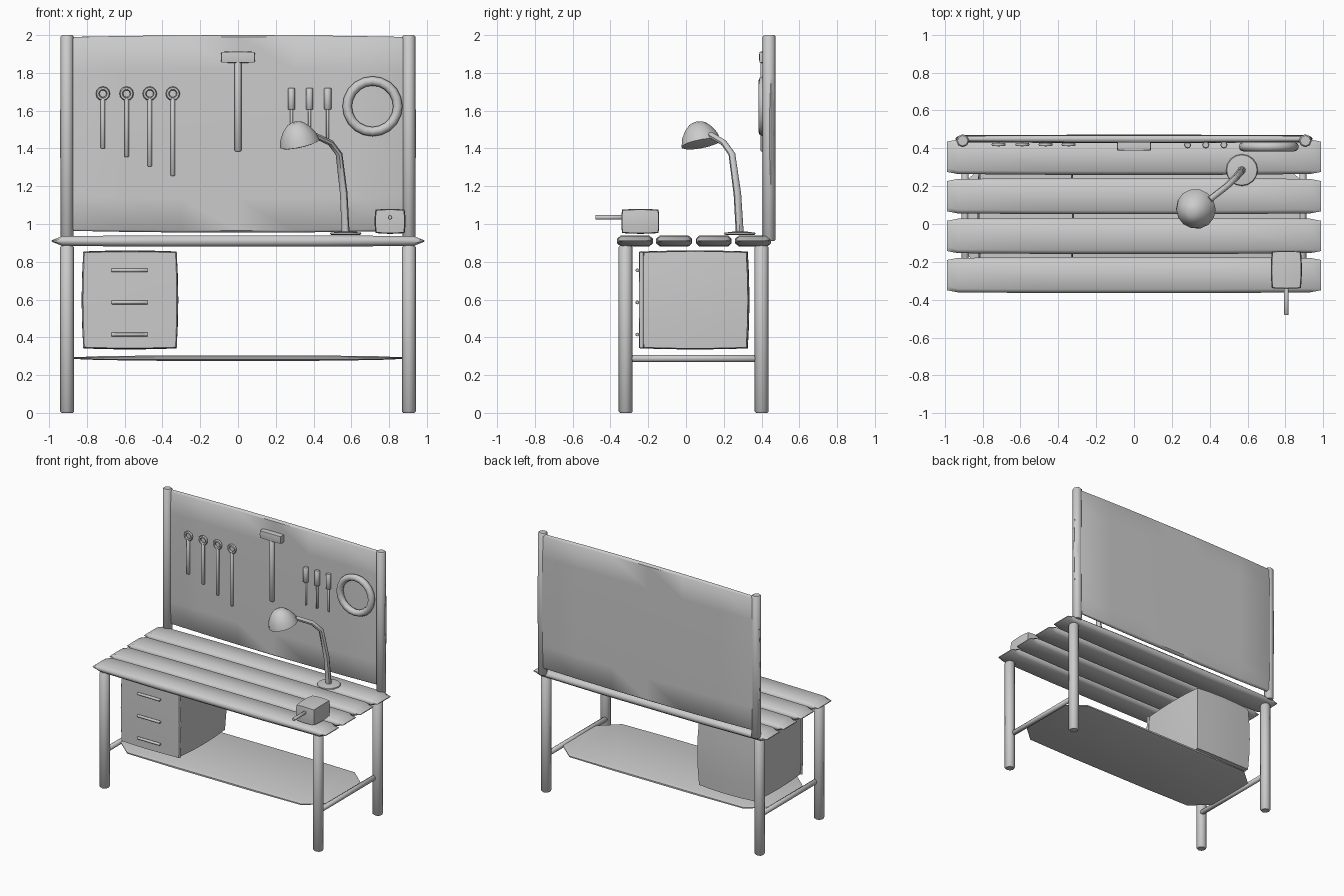
import bpy, bmesh, math
from mathutils import Vector

if "Cube" in bpy.data.objects:
    bpy.data.objects.remove(bpy.data.objects["Cube"], do_unlink=True)

grey = bpy.data.materials.new("plain grey")
grey.use_nodes = True
COLOR = (0.6, 0.6, 0.6, 1)
grey.diffuse_color = COLOR
grey.node_tree.nodes["Principled BSDF"].inputs["Base Color"].default_value = COLOR


def finish(name, bm, angle=45):
    bmesh.ops.recalc_face_normals(bm, faces=bm.faces)
    mesh = bpy.data.meshes.new(name)
    bm.to_mesh(mesh)
    bm.free()
    ob = bpy.data.objects.new(name, mesh)
    bpy.context.collection.objects.link(ob)
    mesh.materials.append(grey)
    bpy.ops.object.select_all(action='DESELECT')
    ob.select_set(True)
    bpy.context.view_layer.objects.active = ob
    bpy.ops.object.shade_smooth_by_angle(angle=math.radians(angle))
    return ob


def skin(name, rings, angle=45):
    """Join equal point rings into a closed tube."""
    bm = bmesh.new()
    rows = [[bm.verts.new(p) for p in ring] for ring in rings]
    n = len(rows[0])
    for a, b in zip(rows, rows[1:]):
        for i in range(n):
            bm.faces.new((a[i], a[(i + 1) % n], b[(i + 1) % n], b[i]))
    bm.faces.new(rows[0])
    bm.faces.new(rows[-1])
    return finish(name, bm, angle)


def turned(name, origin, axis, profile, sides=8):
    """Turn a (height, radius) profile around an axis."""
    origin, axis = Vector(origin), Vector(axis).normalized()
    rot = Vector((0, 0, 1)).rotation_difference(axis)
    rings = []
    for h, r in profile:
        rings.append([origin + rot @ Vector((r * math.cos(t), r * math.sin(t), h))
                      for t in (math.tau * i / sides for i in range(sides))])
    return skin(name, rings)


def rod(name, a, b, r, sides=8):
    """Round bar with a small chamfer at both ends."""
    d = Vector(b) - Vector(a)
    L, c = d.length, r * 0.2
    return turned(name, a, d, [(0, r - c), (c, r), (L - c, r), (L, r - c)], sides)


def pillow(name, center, half, squeeze, cuts=3):
    """Box whose faces swell gently toward their middles."""
    bm = bmesh.new()
    bmesh.ops.create_cube(bm, size=2)
    bmesh.ops.subdivide_edges(bm, edges=bm.edges[:], cuts=cuts, use_grid_fill=True)
    for v in bm.verts:
        u = v.co.copy()
        for i in range(3):
            others = sum(u[j] ** 2 for j in range(3) if j != i) / 2
            v.co[i] = center[i] + u[i] * half[i] * (1 - squeeze[i] * others)
    return finish(name, bm)


def slab(name, y, z, stations, chamfer):
    """Long board lofted along x: stations are (x, half width, half thickness)."""
    rings = []
    for x, w, t in stations:
        c = chamfer
        quarter = [(w, -t * 0.4), (w, t * 0.4), (w - c, t)]
        outline = quarter + [(-a, b) for a, b in reversed(quarter)]
        outline += [(-(w - c), -t), (w - c, -t)]
        rings.append([(x, y + a, z + b) for a, b in outline])
    return skin(name, rings, 50)


def ring(name, center, major, minor, seg=16, sides=8):
    """Torus facing the front."""
    bm = bmesh.new()
    grid = []
    for i in range(seg):
        t = math.tau * i / seg
        row = []
        for j in range(sides):
            p = math.tau * j / sides
            r = major + minor * math.cos(p)
            row.append(bm.verts.new((center[0] + r * math.cos(t),
                                     center[1] + minor * math.sin(p),
                                     center[2] + r * math.sin(t))))
        grid.append(row)
    for i in range(seg):
        a, b = grid[i], grid[(i + 1) % seg]
        for j in range(sides):
            k = (j + 1) % sides
            bm.faces.new((a[j], a[k], b[k], b[j]))
    return finish(name, bm, 60)


# Frame: legs, side rails and panel posts
for side, s in (("left", 1), ("right", -1)):
    x = 0.905 * s
    rod("front_leg_" + side, (x, -0.32, 0), (x, -0.32, 0.885), 0.037)
    rod("back_leg_" + side, (x, 0.40, 0), (x, 0.40, 0.885), 0.037)
    rod("side_rail_" + side, (0.892 * s, -0.3, 0.288), (0.892 * s, 0.38, 0.288), 0.019)
    rod("panel_post_" + side, (x, 0.44, 0.91), (x, 0.44, 2.0), 0.034)

# Worktop planks with wedge-shaped ends
for i, y in enumerate((-0.27, -0.063, 0.147, 0.355)):
    slab("worktop_plank_%d" % (i + 1), y, 0.91,
         [(-0.988, 0.08, 0.003), (-0.93, 0.091, 0.026), (-0.45, 0.095, 0.03),
          (0.45, 0.095, 0.03), (0.93, 0.091, 0.026), (0.988, 0.08, 0.003)], 0.02)

# Lower shelf with cut corners
slab("lower_shelf", 0.035, 0.29,
     [(-0.88, 0.2, 0.004), (-0.74, 0.32, 0.01), (-0.35, 0.325, 0.015),
      (0.35, 0.325, 0.015), (0.74, 0.32, 0.01), (0.88, 0.2, 0.004)], 0.03)

# Tool panel
pillow("tool_panel", (0, 0.45, 1.477), (0.943, 0.022, 0.523), (0.05, 0.3, 0.04), 5)

# Drawer cabinet
pillow("drawer_cabinet", (-0.572, 0.048, 0.598), (0.256, 0.288, 0.262), (0.07, 0.06, 0.04))
pillow("drawer_front", (-0.572, -0.236, 0.598), (0.254, 0.014, 0.258), (0.05, 0.3, 0.03))
for i, z in enumerate((0.755, 0.585, 0.415)):
    rod("drawer_handle_%d" % (i + 1), (-0.67, -0.258, z), (-0.478, -0.258, z), 0.01)

# Vise
pillow("vise_body", (0.805, -0.242, 1.014), (0.082, 0.1, 0.066), (0.12, 0.06, 0.12))
rod("vise_handle", (0.805, -0.48, 1.035), (0.805, -0.335, 1.035), 0.012)

# Wrenches
for i, (x, low) in enumerate(((-0.715, 1.40), (-0.59, 1.355), (-0.467, 1.305), (-0.345, 1.255))):
    ring("wrench_ring_%d" % (i + 1), (x, 0.42, 1.69), 0.028, 0.01, 12, 6)
    rod("wrench_shaft_%d" % (i + 1), (x, 0.42, low), (x, 0.42, 1.665), 0.012)

# Hammer
pillow("hammer_head", (0, 0.412, 1.883), (0.09, 0.025, 0.03), (0.04, 0.15, 0.1))
rod("hammer_handle", (0, 0.412, 1.385), (0, 0.412, 1.87), 0.018)

# Screwdrivers
for i, x in enumerate((0.283, 0.379, 0.475)):
    rod("screwdriver_grip_%d" % (i + 1), (x, 0.418, 1.605), (x, 0.418, 1.72), 0.019)
    rod("screwdriver_shaft_%d" % (i + 1), (x, 0.418, 1.43), (x, 0.418, 1.61), 0.008)

# Hanging coil
ring("hanging_coil", (0.712, 0.408, 1.623), 0.134, 0.025, 20)

# Desk lamp
turned("lamp_base", (0.57, 0.285, 0.942), (0, 0, 1),
       [(0, 0.075), (0.006, 0.084), (0.012, 0.08), (0.018, 0.035)], 16)
path = [Vector(p) for p in ((0.57, 0.285, 0.945), (0.56, 0.272, 1.16), (0.535, 0.243, 1.37),
                            (0.49, 0.2, 1.43), (0.4, 0.13, 1.472))]
radii = (0.021, 0.02, 0.018, 0.017, 0.017)
arm = []
for i, (p, r) in enumerate(zip(path, radii)):
    d = path[min(i + 1, len(path) - 1)] - path[max(i - 1, 0)]
    rot = Vector((0, 0, 1)).rotation_difference(d)
    arm.append([p + rot @ Vector((r * math.cos(t), r * math.sin(t), 0))
                for t in (math.tau * k / 8 for k in range(8))])
skin("lamp_arm", arm)
turned("lamp_shade", (0.327, 0.08, 1.425), (-0.22, -0.19, 1),
       [(-0.004, 0.095), (0, 0.107), (0.04, 0.097), (0.08, 0.073),
        (0.108, 0.045), (0.118, 0.02)], 14)
